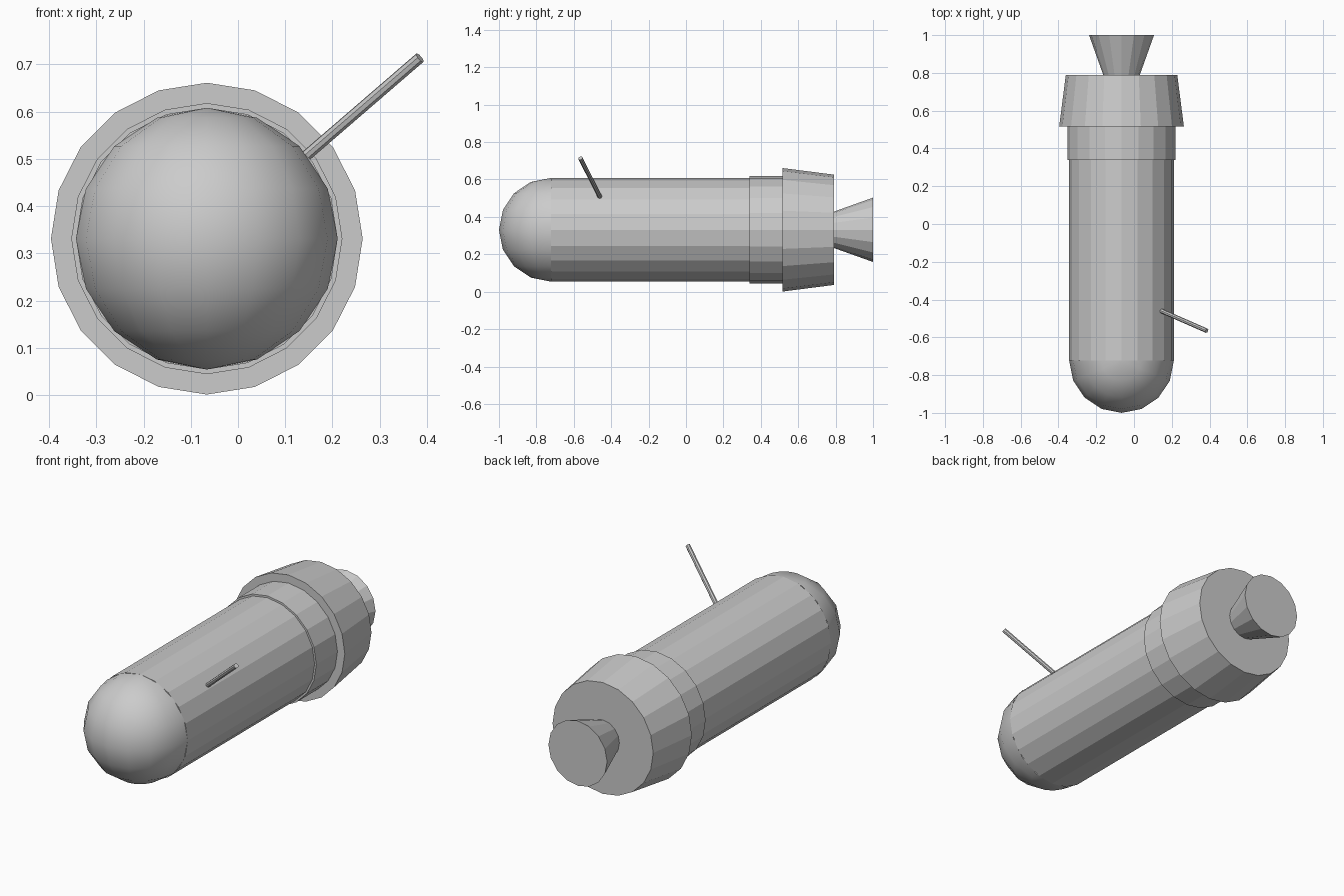
import bpy, bmesh
from math import radians
from mathutils import Vector, Matrix

if "Cube" in bpy.data.objects:
    bpy.data.objects.remove(bpy.data.objects["Cube"])

CX, CZ = -0.066, 0.331   # long axis of the body, running along y


def finish(bm, name):
    mesh = bpy.data.meshes.new(name)
    bm.to_mesh(mesh)
    bm.free()
    obj = bpy.data.objects.new(name, mesh)
    bpy.context.collection.objects.link(obj)
    return obj


def tapered_rod(name, start, end, r_start, r_end, sides):
    """Flat-faced capped cylinder or cone between two points."""
    start, end = Vector(start), Vector(end)
    axis = end - start
    bm = bmesh.new()
    bmesh.ops.create_cone(bm, cap_ends=True, segments=sides,
                          radius1=r_start, radius2=r_end, depth=axis.length)
    rot = axis.to_track_quat('Z', 'Y').to_matrix().to_4x4()
    bmesh.ops.transform(bm, verts=bm.verts,
                        matrix=Matrix.Translation((start + end) / 2) @ rot)
    return finish(bm, name)


# Coaxial sections, front to back: y start, y end, radii, sides
for name, y0, y1, r0, r1, sides in (
        ("body_tube", -0.723, 0.34, 0.277, 0.277, 20),
        ("collar", 0.34, 0.517, 0.287, 0.287, 20),
        ("rear_ring", 0.517, 0.79, 0.33, 0.295, 20),
        ("nozzle", 0.79, 1.0, 0.097, 0.172, 16)):
    tapered_rod(name, (CX, y0, CZ), (CX, y1, CZ), r0, r1, sides)

# Smooth rounded nose: front half of a sphere
bm = bmesh.new()
bmesh.ops.create_uvsphere(bm, u_segments=16, v_segments=8, radius=0.277)
bmesh.ops.bisect_plane(bm, geom=bm.verts[:] + bm.edges[:] + bm.faces[:],
                       dist=1e-4, plane_co=(0, 0, 0), plane_no=(0, 1, 0),
                       clear_outer=True)
bmesh.ops.translate(bm, verts=bm.verts, vec=(CX, -0.723, CZ))
for f in bm.faces:
    f.smooth = True
finish(bm, "nose_dome")

# Slanted antenna on the upper right of the body
tapered_rod("antenna", (0.145, -0.46, 0.507), (0.385, -0.565, 0.714),
            0.012, 0.012, 8)
